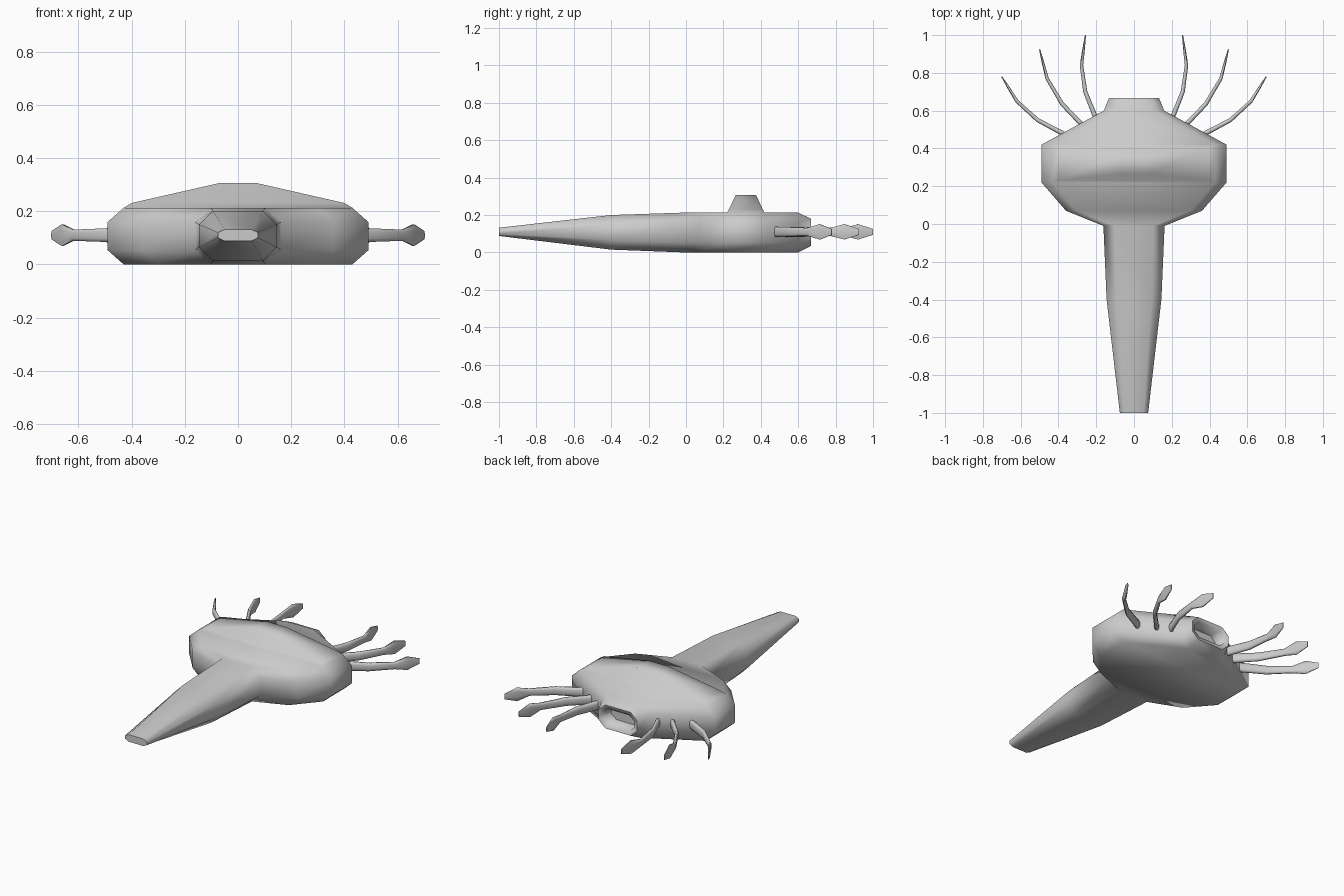
import bpy, math
from mathutils import Vector

if "Cube" in bpy.data.objects:
    bpy.data.objects.remove(bpy.data.objects["Cube"])


def make(name, rings, cap_end=True, extra=None, skip=()):
    """Skin a list of equal-length closed rings, capping the start and end."""
    n = len(rings[0])
    verts = [p for r in rings for p in r]
    faces = []
    for i in range(len(rings) - 1):
        for j in range(n):
            if (i, j) in skip:
                continue
            k = (j + 1) % n
            faces.append((i * n + j, i * n + k, (i + 1) * n + k, (i + 1) * n + j))
    faces.append(tuple(range(n))[::-1])
    if cap_end:
        m = (len(rings) - 1) * n
        faces.append(tuple(m + j for j in range(n)))
    if extra:
        extra(verts, faces, n)
    me = bpy.data.meshes.new(name)
    me.from_pydata(verts, [], faces)
    ob = bpy.data.objects.new(name, me)
    bpy.context.collection.objects.link(ob)
    bpy.ops.object.select_all(action='DESELECT')
    ob.select_set(True)
    bpy.context.view_layer.objects.active = ob
    bpy.ops.object.mode_set(mode='EDIT')
    bpy.ops.mesh.select_all(action='SELECT')
    bpy.ops.mesh.normals_make_consistent(inside=False)
    bpy.ops.object.mode_set(mode='OBJECT')
    bpy.ops.object.shade_smooth_by_angle(angle=math.radians(75))
    return ob


def section(y, w, z0, z1, cx, cz):
    """Chamfered rectangle; points 4 and 5 are the two top corners."""
    a = w - cx
    return [(-a, y, z0), (a, y, z0), (w, y, z0 + cz), (w, y, z1 - cz),
            (a, y, z1), (-a, y, z1), (-w, y, z1 - cz), (-w, y, z0 + cz)]


# Body: tail, head, nozzle and recessed mouth as one loft
stations = [
    (-1.00, .075, .088, .132, .025, .012),
    (-0.40, .145, .015, .200, .050, .050),
    (-0.01, .162, .000, .213, .060, .053),
    (0.07, .360, .000, .213, .060, .053),
    (0.22, .490, .000, .213, .060, .053),
    (0.42, .490, .000, .213, .060, .053),
    (0.60, .160, .000, .213, .060, .053),
    (0.668, .132, .035, .180, .045, .040),
    (0.66, .110, .060, .155, .035, .030),
    (0.59, .100, .065, .150, .035, .030),
]


def hump(verts, faces, n):
    """Raised crest grown from the top face between stations 4 and 5."""
    loop = [4 * n + 4, 4 * n + 5, 5 * n + 5, 5 * n + 4]
    for x, y0, y1, z in ((.40, .230, .410, .231), (.07, .265, .375, .306)):
        b = len(verts)
        verts += [(x, y0, z), (-x, y0, z), (-x, y1, z), (x, y1, z)]
        new = [b, b + 1, b + 2, b + 3]
        for i in range(4):
            k = (i + 1) % 4
            faces.append((loop[i], loop[k], new[k], new[i]))
        loop = new
    faces.append(tuple(loop))


make("body", [section(*s) for s in stations], extra=hump, skip={(4, 4)})

# Tentacles: thin upright ribbons with a spade-shaped tip, three per side
paths = {
    "outer": [(.35, .465), (.51, .55), (.62, .65), (.70, .78)],
    "middle": [(.25, .50), (.38, .635), (.46, .77), (.50, .925)],
    "inner": [(.19, .53), (.258, .70), (.278, .84), (.257, 1.0)],
}
half_h = [.028, .025, .021, .041, .016]
half_t = [.013, .011, .009, .007, .003]
for label, path in paths.items():
    pts = [Vector(p) for p in path]
    pts.insert(3, (pts[2] + pts[3]) / 2)
    for side, s in (("right", 1), ("left", -1)):
        rings = []
        for i, p in enumerate(pts):
            d = (pts[min(i + 1, 4)] - pts[max(i - 1, 0)]).normalized()
            nrm = Vector((-d.y, d.x))
            ring = []
            for u, v in ((1, .5), (.5, 1), (-.5, 1), (-1, .5),
                         (-1, -.5), (-.5, -1), (.5, -1), (1, -.5)):
                q = p + nrm * u * half_t[i]
                ring.append((s * q.x, min(q.y, 1), .11 + v * half_h[i]))
            rings.append(ring)
        make(f"{side}_{label}_tentacle", rings)
